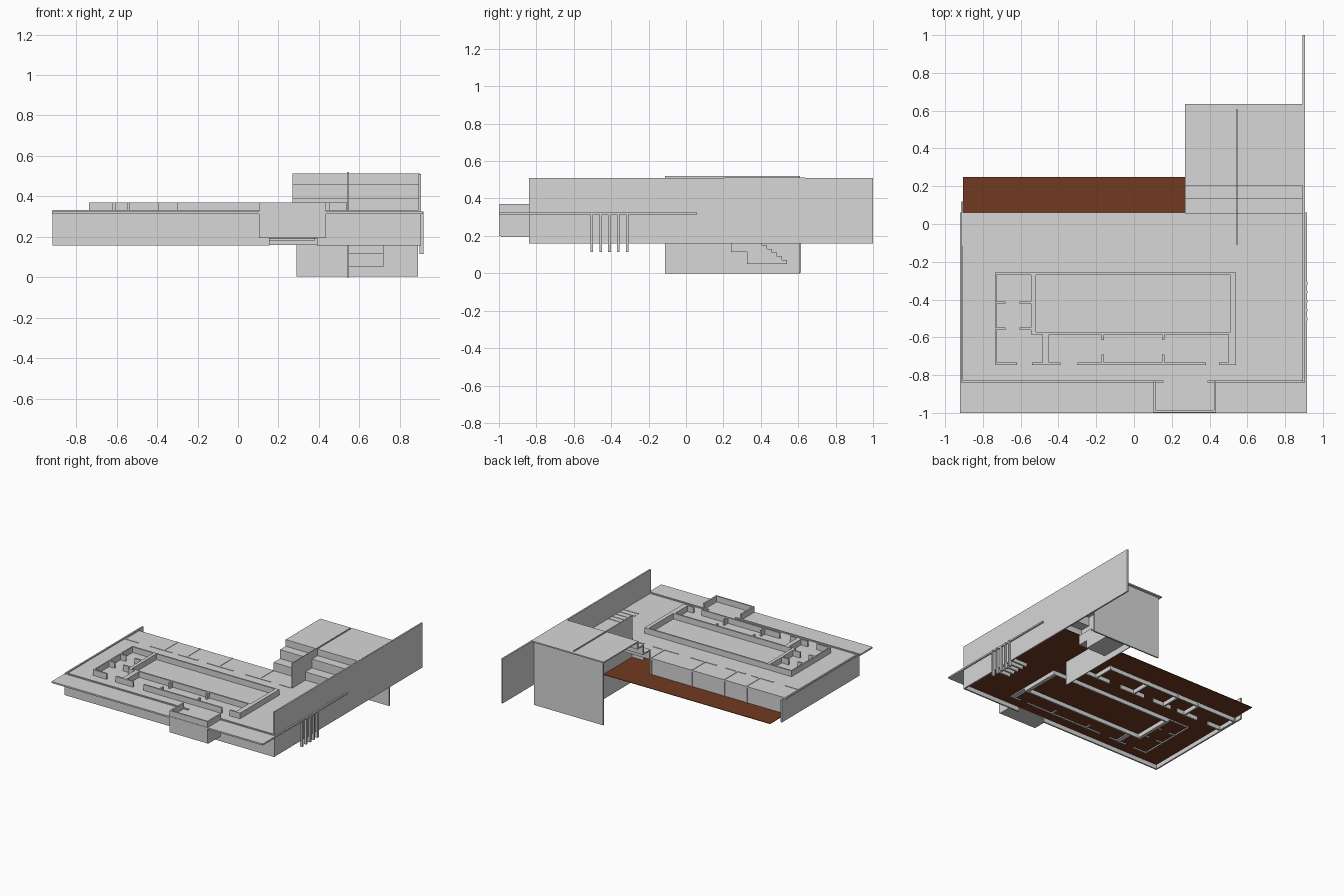
import bpy, bmesh

if "Cube" in bpy.data.objects:
    bpy.data.objects.remove(bpy.data.objects["Cube"])


def material(name, rgb):
    m = bpy.data.materials.new(name)
    m.diffuse_color = (*rgb, 1)
    m.use_nodes = True
    m.node_tree.nodes["Principled BSDF"].inputs["Base Color"].default_value = m.diffuse_color
    return m


GRAY = material("plaster_gray", (0.68, 0.68, 0.68))
BROWN = material("floor_brown", (0.165, 0.042, 0.014))


def finish(name, bm, mat):
    bmesh.ops.recalc_face_normals(bm, faces=bm.faces)
    me = bpy.data.meshes.new(name)
    bm.to_mesh(me)
    bm.free()
    me.materials.append(mat)
    ob = bpy.data.objects.new(name, me)
    bpy.context.collection.objects.link(ob)
    return ob


def boxes(name, items, mat=GRAY):
    """One object from boxes given as (x0, x1, y0, y1, z0, z1)."""
    bm = bmesh.new()
    for x0, x1, y0, y1, z0, z1 in items:
        vs = bmesh.ops.create_cube(bm, size=1)["verts"]
        for v in vs:
            v.co.x = x1 if v.co.x > 0 else x0
            v.co.y = y1 if v.co.y > 0 else y0
            v.co.z = z1 if v.co.z > 0 else z0
    return finish(name, bm, mat)


def walls(name, plan, z0, z1):
    """Walls of one height from plan rectangles (x0, x1, y0, y1)."""
    return boxes(name, [(*p, z0, z1) for p in plan])


def extrude_x(name, profile, x0, x1):
    """Solid from a (y, z) profile."""
    bm = bmesh.new()
    f = bm.faces.new([bm.verts.new((x0, y, z)) for y, z in profile])
    r = bmesh.ops.extrude_face_region(bm, geom=[f])
    for v in r["geom"]:
        if isinstance(v, bmesh.types.BMVert):
            v.co.x = x1
    return finish(name, bm, GRAY)


# Main floor and flat roof
boxes("main_floor", [(-0.905, 0.9, -0.83, 0.25, 0.192, 0.196)], BROWN)
boxes("main_roof", [(-0.92, 0.915, -1.0, 0.06, 0.313, 0.325)])

# Outer walls
walls("front_wall", [(-0.915, 0.155, -0.84, -0.828), (0.39, 0.905, -0.84, -0.828)], 0.158, 0.333)
walls("left_wall", [(-0.917, -0.905, -0.84, 0.12)], 0.158, 0.333)
walls("tall_right_wall", [(0.892, 0.904, -0.84, 1.0)], 0.16, 0.51)

# Entrance porch: open-topped U of walls
walls("porch_walls", [(0.103, 0.115, -0.99, -0.835), (0.423, 0.435, -0.99, -0.835),
                      (0.103, 0.435, -0.997, -0.985)], 0.2, 0.37)
boxes("porch_floor", [(0.103, 0.435, -0.99, -0.83, 0.195, 0.203)])

# Central hall ring
LOW, MID, HIGH = 0.16, 0.183, 0.37
walls("hall_walls", [(-0.545, 0.54, -0.27, -0.258), (-0.545, 0.515, -0.585, -0.572),
                     (-0.545, -0.52, -0.585, -0.26), (0.51, 0.54, -0.585, -0.26)], LOW, HIGH)

# Small rooms on the left, with door gaps
rooms = [(-0.737, -0.727, -0.745, -0.258), (-0.735, -0.545, -0.27, -0.258)]
for y in (-0.415, -0.555):
    rooms += [(-0.735, -0.68, y - 0.006, y + 0.006), (-0.605, -0.545, y - 0.006, y + 0.006)]
walls("left_rooms", rooms, MID, HIGH)

# Front corridor of the inner rooms
walls("corridor_front_wall", [(a, b, -0.746, -0.734) for a, b in
                              ((-0.735, -0.62), (-0.54, -0.39), (-0.3, 0.38), (0.45, 0.54))], MID, HIGH)
parts = [(-0.485, -0.45, -0.74, -0.58), (0.5, 0.54, -0.74, -0.58)]
for x in (-0.165, 0.155):
    parts += [(x - 0.006, x + 0.006, -0.615, -0.575), (x - 0.006, x + 0.006, -0.74, -0.69)]
walls("corridor_partitions", parts, MID, HIGH)

# Back rooms: window wall, partitions and broken corridor wall
DIV = (-0.905, -0.565, -0.37, -0.09, 0.265)
walls("back_window_wall", [(-0.905, 0.27, 0.045, 0.055)], LOW, 0.32)
walls("back_partitions", [(x - 0.006, x + 0.006, -0.11, 0.06) for x in DIV], LOW, 0.328)
walls("back_corridor_wall", [(a + s * (b - a), a + e * (b - a), -0.116, -0.104)
                             for a, b in zip(DIV, DIV[1:] + (0.54,))
                             for s, e in ((0, 0.35), (0.65, 1))], LOW, 0.328)

# Stepped roof of the tall wing
bands = [(0.055, 0.137, 0.325, 0.39), (0.135, 0.215, 0.39, 0.46), (0.205, 0.635, 0.46, 0.512)]
steps = []
for y0, y1, z0, z1 in bands:
    steps += [(0.27, 0.9, y0, y1, z1 - 0.01, z1), (0.27, 0.9, y0, y0 + 0.01, z0 - 0.01, z1)]
boxes("stepped_roof", steps)

# Crossing walls under the tall wing
boxes("wing_center_wall", [(0.542, 0.548, -0.112, 0.61, 0, 0.521)])
boxes("wing_back_wall", [(0.288, 0.89, 0.605, 0.616, 0.003, 0.51)])

# Staircase to the lower level
profile = [(0.24, 0.192), (0.24, 0.115), (0.325, 0.115), (0.325, 0.05), (0.54, 0.05)]
y, z = 0.54, 0.05
for i in range(6):
    z += 0.02
    profile.append((y, z))
    y -= 0.027
    profile.append((y, z))
profile.append((y, 0.192))
extrude_x("staircase", profile, 0.548, 0.72)

# Bent fins that wrap the right edge
fins = []
for i in range(5):
    y = -0.503 + i * 0.047
    fins += [(0.896, 0.918, y - 0.007, y + 0.007, 0.115, 0.325),
             (0.75, 0.9, y - 0.007, y + 0.007, 0.165, 0.193),
             (0.76, 0.9, y - 0.007, y + 0.007, 0.315, 0.328)]
boxes("side_fins", fins)
